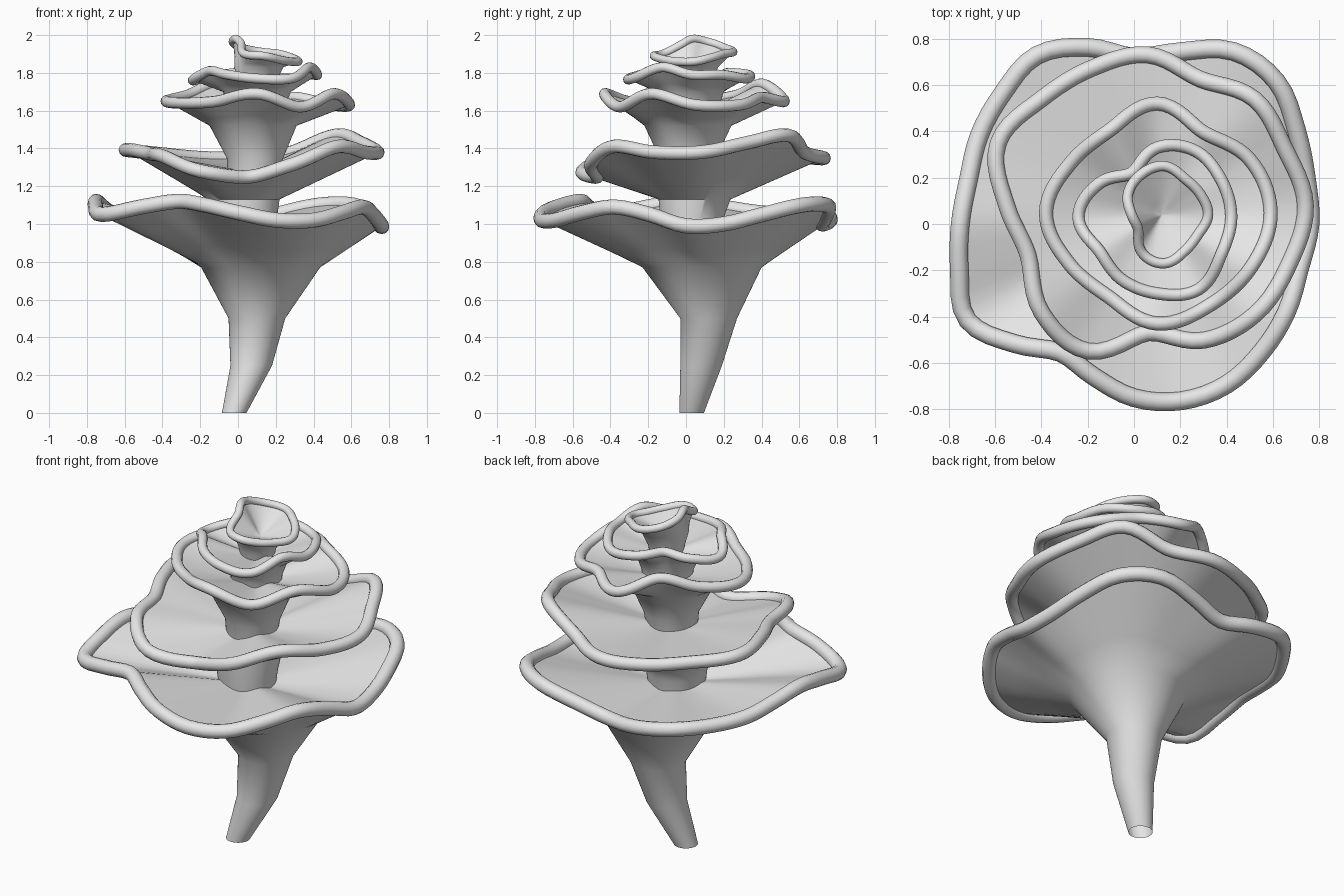
import bpy, bmesh, math
from mathutils import Vector

cube = bpy.data.objects.get("Cube")
if cube:
    bpy.data.objects.remove(cube, do_unlink=True)

SEGMENTS = 96
TUBE_SIDES = 12

# One pale grey for the whole model
grey = bpy.data.materials.new("pale_grey")
grey.use_nodes = True
grey.diffuse_color = (0.8, 0.8, 0.8, 1)
grey.node_tree.nodes["Principled BSDF"].inputs["Base Color"].default_value = grey.diffuse_color


def smooth_loop(values, t):
    """Periodic Catmull-Rom sample of evenly spaced values, t in [0, 1)."""
    count = len(values)
    i = int(t * count)
    f = t * count - i
    a, b, c, d = (values[(i + k) % count] for k in (-1, 0, 1, 2))
    return b + 0.5 * f * (c - a + f * (2*a - 5*b + 4*c - d + f * (3 * (b - c) + d - a)))


def skin(name, rings, loop=False):
    """Bridge equal rings into one smooth surface, as a loop or closed at the last ring."""
    bm = bmesh.new()
    verts = [[bm.verts.new(p) for p in ring] for ring in rings]
    size = len(rings[0])
    pairs = list(zip(verts, verts[1:]))
    if loop:
        pairs.append((verts[-1], verts[0]))
    else:
        bm.faces.new(verts[-1])
    for low, high in pairs:
        for i in range(size):
            j = (i + 1) % size
            bm.faces.new((low[i], low[j], high[j], high[i]))
    mesh = bpy.data.meshes.new(name)
    bm.to_mesh(mesh)
    bm.free()
    mesh.materials.append(grey)
    obj = bpy.data.objects.new(name, mesh)
    bpy.context.collection.objects.link(obj)
    bpy.ops.object.select_all(action="DESELECT")
    obj.select_set(True)
    bpy.context.view_layer.objects.active = obj
    bpy.ops.object.shade_smooth_by_angle(angle=math.radians(50))


def circle(x, y, z, radius):
    angles = [math.tau * i / SEGMENTS for i in range(SEGMENTS)]
    return [Vector((x + radius * math.cos(a), y + radius * math.sin(a), z)) for a in angles]


def flower(name, centre, thickness, radii, heights, stem, floor):
    """Funnel with a shallow bowl on top and a rolled wavy rim."""
    edge = []
    for i in range(SEGMENTS):
        t = i / SEGMENTS
        a = math.tau * t
        r = smooth_loop(radii, t) / 100
        edge.append(Vector((centre[0] + r * math.cos(a),
                            centre[1] + r * math.sin(a),
                            smooth_loop(heights, t) / 100)))
    # Stem, underside out to the edge, then the bowl back to its middle
    rings = [circle(*step) for step in stem]
    throat = rings[-1]
    for blend in (0.33, 0.67, 1):
        rings.append([p.lerp(q, blend) for p, q in zip(throat, edge)])
    for blend in (0.25, 0.5, 0.75, 0.97):
        rings.append([p.lerp(Vector(floor), blend) for p in edge])
    skin(name + "_funnel", rings)

    # Rolled rim swept along the wavy edge
    tube = []
    for i, p in enumerate(edge):
        along = (edge[(i + 1) % SEGMENTS] - edge[i - 1]).normalized()
        out = along.cross(Vector((0, 0, 1))).normalized()
        up = out.cross(along)
        turns = [math.tau * k / TUBE_SIDES for k in range(TUBE_SIDES)]
        tube.append([p + thickness * (out * math.cos(a) + up * math.sin(a)) for a in turns])
    skin(name + "_rim", tube, loop=True)


# Lowest and widest tier, with the main stem
flower("base_tier", (0, 0), 0.04,
       (76, 77, 81, 87, 86, 77, 72, 79, 84, 80, 77, 74,
        75, 78, 83, 73, 64, 68, 75, 79, 80, 78, 76, 74),
       (99, 100, 105, 110, 110, 105, 100, 102, 105, 105, 106, 109,
        112, 109, 105, 109, 112, 110, 106, 102, 102, 106, 109, 105),
       [(-0.02, 0.03, 0, 0.065), (0.07, 0.08, 0.25, 0.11),
        (0.1, 0.12, 0.5, 0.15), (0.12, 0.085, 0.77, 0.315)],
       (0.05, 0.03, 0.94))

# Second tier
flower("second_tier", (0.06, 0.08), 0.036,
       (68, 64, 65, 59, 65, 64, 65, 70, 61, 56, 65, 68, 55, 63, 66, 66),
       (138, 143, 147, 138, 135, 135, 137, 139, 139, 137, 136, 128, 125, 132, 141, 138),
       [(0.04, 0.03, 0.9, 0.15), (0.04, 0.03, 1.02, 0.165), (0.03, 0.045, 1.13, 0.19)],
       (0.08, 0.02, 1.27))

# Third tier
flower("third_tier", (0.1, 0.05), 0.03,
       (49, 46, 40, 47, 41, 43, 48, 44, 42, 48, 46, 47),
       (163, 163, 167, 165, 174, 168, 165, 164, 165, 169, 162, 169),
       [(0.08, 0.01, 1.2, 0.13), (0.09, 0.01, 1.35, 0.15), (0.08, 0.01, 1.52, 0.23)],
       (0.1, 0.03, 1.56))

# Fourth tier
flower("fourth_tier", (0.1, 0.03), 0.026,
       (32, 32, 33, 30, 22, 29, 34, 29, 31, 33, 36, 32),
       (179, 179, 177, 179, 180, 178, 176, 181, 179, 177, 177, 183),
       [(0.1, 0.03, 1.48, 0.13), (0.1, 0.03, 1.6, 0.14), (0.1, 0.02, 1.7, 0.18)],
       (0.1, 0.04, 1.7))

# Top bud
flower("top_bud", (0.13, 0.04), 0.022,
       (19, 18, 18, 21, 20, 18, 14, 13, 19, 21, 18, 17),
       (186, 188, 190, 191, 193, 196, 198, 195, 190, 189, 187, 186),
       [(0.1, 0.04, 1.65, 0.08), (0.1, 0.04, 1.75, 0.1), (0.11, 0.04, 1.83, 0.13)],
       (0.12, 0.04, 1.82))
